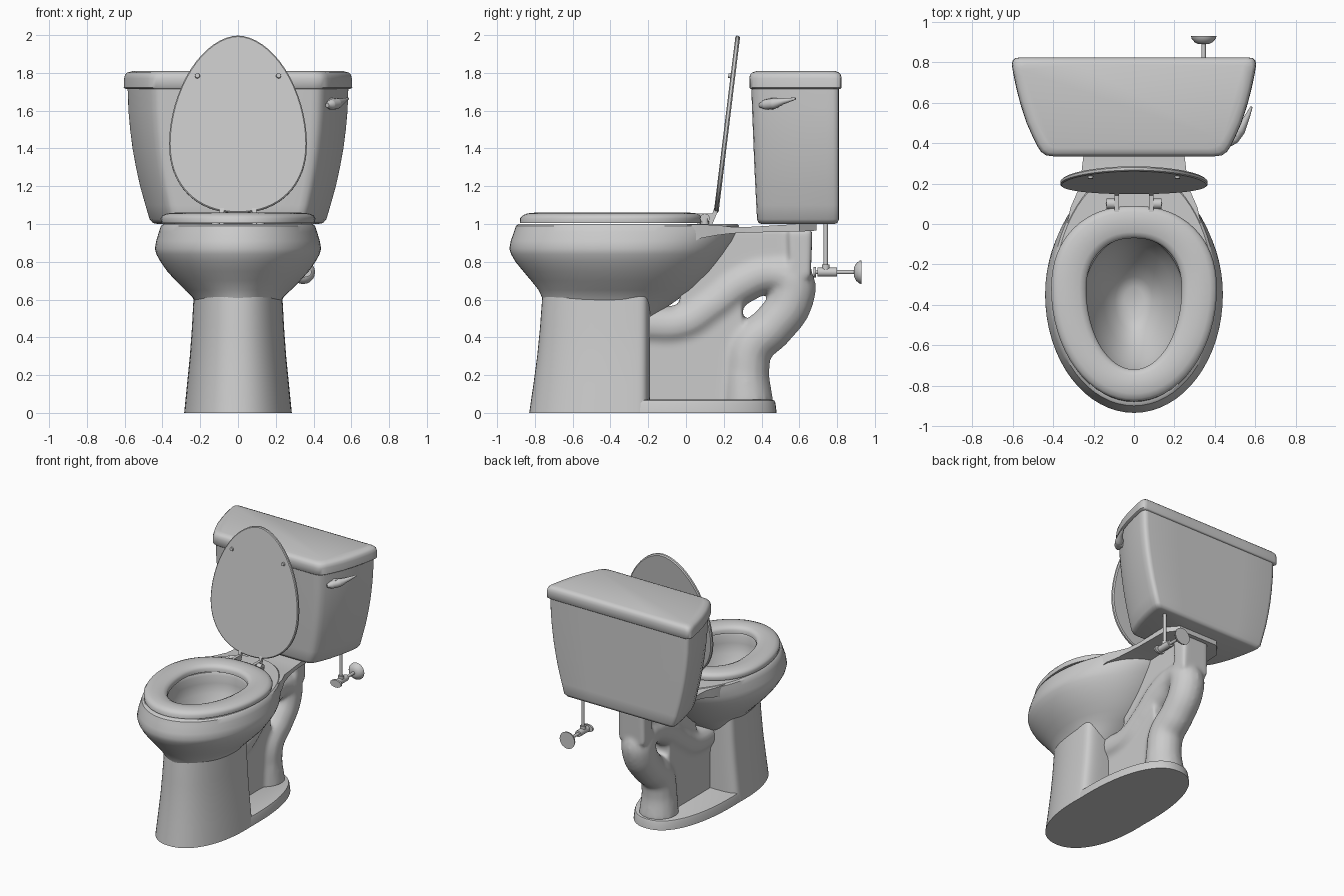
import bpy, bmesh
from math import sin, cos, pi, radians
from mathutils import Vector

if "Cube" in bpy.data.objects:
    bpy.data.objects.remove(bpy.data.objects["Cube"])


def finish(ob, angle=35):
    bpy.ops.object.select_all(action='DESELECT')
    ob.select_set(True)
    bpy.context.view_layer.objects.active = ob
    bpy.ops.object.shade_smooth_by_angle(angle=radians(angle))
    return ob


def loft(name, rings, loop=False, cap_start=True, cap_end=True, angle=35):
    """Skin a list of equal-length point rings."""
    bm = bmesh.new()
    vs = [[bm.verts.new(p) for p in r] for r in rings]
    n = len(vs[0])
    for a, b in zip(vs, vs[1:] + ([vs[0]] if loop else [])):
        for i in range(n):
            j = (i + 1) % n
            bm.faces.new((a[i], a[j], b[j], b[i]))
    if not loop:
        if cap_start:
            bm.faces.new(vs[0])
        if cap_end:
            bm.faces.new(vs[-1])
    bmesh.ops.recalc_face_normals(bm, faces=bm.faces)
    me = bpy.data.meshes.new(name)
    bm.to_mesh(me)
    bm.free()
    ob = bpy.data.objects.new(name, me)
    bpy.context.collection.objects.link(ob)
    return finish(ob, angle)


def egg(z, yf, yc, yb, w, nf=2, nb=2, n=64):
    """Egg outline: front tip yf, widest line yc, back tip yb, half width w."""
    pts = []
    for i in range(n):
        t = 2 * pi * i / n
        s, c = sin(t), cos(t)
        e = 2 / (nf if c > 0 else nb)
        r = (yc - yf) if c > 0 else (yb - yc)
        x = w * abs(s) ** e * (1 if s > 0 else -1)
        y = yc - r * abs(c) ** e * (1 if c > 0 else -1)
        pts.append((x, y, z))
    return pts


def prism(name, yz, x0, x1):
    """Side-view polygon extruded across x."""
    return loft(name, [[(x, y, z) for y, z in yz] for x in (x0, x1)])


def tube(name, pts, radii, curved=False, res=6):
    """Round bar along a path with a radius at each point."""
    cu = bpy.data.curves.new(name, 'CURVE')
    cu.dimensions = '3D'
    cu.bevel_depth = 1
    cu.bevel_resolution = res
    cu.use_fill_caps = True
    sp = cu.splines.new('BEZIER' if curved else 'POLY')
    p = sp.bezier_points if curved else sp.points
    p.add(len(pts) - 1)
    for q, co, r in zip(p, pts, radii):
        q.co = co if curved else (*co, 1)
        q.radius = r
        if curved:
            q.handle_left_type = q.handle_right_type = 'AUTO'
    ob = bpy.data.objects.new(name, cu)
    bpy.context.collection.objects.link(ob)
    bpy.ops.object.select_all(action='DESELECT')
    ob.select_set(True)
    bpy.context.view_layer.objects.active = ob
    bpy.ops.object.convert(target='MESH')
    ob = bpy.context.view_layer.objects.active
    bm = bmesh.new()
    bm.from_mesh(ob.data)
    bmesh.ops.remove_doubles(bm, verts=bm.verts, dist=1e-5)
    bmesh.ops.recalc_face_normals(bm, faces=bm.faces)
    bm.to_mesh(ob.data)
    bm.free()
    return finish(ob)


# Foot plate and pedestal column
loft("foot_plate", [egg(z, -.8, -.175, .48 - d, .285 - d, 2, 2.3)
                    for z, d in ((0, 0), (.05, .006), (.065, .012), (.07, .025))])
loft("pedestal", [egg(z, yf, -.30, -.19, w, 2.2, 5) for z, yf, w in (
    (0, -.83, .285), (.15, -.808, .27), (.3, -.788, .255), (.45, -.773, .244),
    (.6, -.762, .236), (.66, -.755, .232))], cap_end=False)

# Bowl: outer shell up to the rim, then the hollow inside
outer = [(.50, -.70, -.18, .19), (.56, -.745, -.10, .215), (.61, -.762, -.03, .24),
         (.65, -.78, .03, .28), (.70, -.82, .08, .33), (.75, -.862, .13, .375),
         (.80, -.903, .17, .41), (.84, -.926, .20, .432), (.87, -.935, .22, .44),
         (.91, -.928, .25, .433), (.96, -.91, .275, .418), (.99, -.90, .28, .408),
         (1.0, -.885, .27, .395)]
inner = [(1.0, -.75, -.05, .26), (.98, -.74, -.06, .25), (.92, -.745, -.055, .255),
         (.85, -.73, -.07, .24), (.75, -.68, -.12, .20), (.65, -.61, -.19, .15),
         (.57, -.53, -.26, .095), (.54, -.47, -.31, .05)]
loft("bowl", [egg(z, f, -.35, b, w) for z, f, b, w in outer]
     + [egg(z, f, -.38, b, w) for z, f, b, w in inner])

# Deck carrying the tank
loft("deck", [[(-w, y, zb), (w, y, zb), (w, y, zt), (-w, y, zt)] for y, w, zb, zt in (
    (0, .33, .89, .997), (.08, .315, .925, .997), (.16, .28, .94, .995),
    (.24, .262, .95, .985), (.34, .25, .955, .985), (.60, .24, .96, 1.0), (.69, .16, .965, 1.0))])

# Trapway: bent pipe, webs and neck fused into one smooth casting
path = [(-.24, .465), (-.02, .47), (.14, .565), (.30, .685), (.45, .735), (.555, .70),
        (.555, .60), (.46, .46), (.345, .35), (.32, .22), (.325, .04)]
parts = [tube("trapway", [(0, y, z) for y, z in path],
              [.11, .108, .106, .108, .105, .12, .12, .118, .122, .122, .14], True),
         prism("lower_web", [(-.25, .03), (.3, .03), (.3, .38), (.3, .58), (.0, .45), (-.25, .45)], -.07, .07),
         prism("upper_web", [(-.05, .5), (.3, .7), (.58, .7), (.60, .97), (.1, .97), (0, .8)], -.07, .07),
         prism("neck", [(.55, .72), (.66, .72), (.67, .97), (.54, .97)], -.11, .11)]
bpy.ops.object.select_all(action='DESELECT')
for o in parts:
    o.select_set(True)
bpy.context.view_layer.objects.active = parts[0]
bpy.ops.object.join()
trap = parts[0]
rm = trap.modifiers.new("fuse", 'REMESH')
rm.mode = 'VOXEL'
rm.voxel_size = .014
rm.use_smooth_shade = True
sm = trap.modifiers.new("soften", 'SMOOTH')
sm.factor = .5
sm.iterations = 8

# Seat ring
loft("seat", [egg(z, f, -.32, b, w, 2, 2.2) for z, f, b, w in (
    (1.006, -.88, .085, .405), (1.03, -.878, .09, .41), (1.046, -.865, .082, .40),
    (1.056, -.84, .06, .375), (1.06, -.80, .02, .33), (1.056, -.75, -.04, .27),
    (1.045, -.73, -.06, .245), (1.03, -.72, -.07, .236), (1.006, -.72, -.07, .236))],
    loop=True, angle=50)

# Raised lid with its two bumpers, built lying flat and tipped up
lid = [loft("lid", [egg(z, -.945 + d, -.37, -d, .365 - d, 1.85, 2.2) for z, d in (
    (0, .006), (.005, 0), (.018, 0), (.025, .008))])]
for s in (-1, 1):
    lid.append(tube("lid_bumper", [(s * .215, -.73, .002), (s * .215, -.73, -.012)], [.014, .012]))
for o in lid:
    o.rotation_euler.x = radians(-97)
    o.location = (0, .147, 1.06)

# Hinges
for s in (-1, 1):
    prism("hinge_arm", [(.06, 1.0), (.14, 1.0), (.165, 1.06), (.175, 1.10), (.155, 1.10),
                        (.14, 1.055), (.06, 1.055)], s * .075, s * .097)
    tube("hinge_pin", [(s * .09, .10, 1.03), (s * .135, .10, 1.03)], [.025, .025])
    tube("hinge_post", [(s * .118, .10, .99), (s * .118, .10, 1.03)], [.022, .022])

# Tank and its cover share one plan outline: straight back, curved sides
PLAN = [(0, 0), (.35, 0), (.66, 0), (.72, .01), (.76, .045), (.79, .1), (.83, .2), (.88, .34),
        (.93, .53), (.965, .7), (.99, .85), (1, .93), (.992, .97), (.975, .992), (.94, 1), (.5, 1), (0, 1)]


def tank_ring(z, w, y0, y1):
    full = PLAN + [(-u, v) for u, v in PLAN[-2:0:-1]]
    return [(u * w, y0 + v * (y1 - y0), z) for u, v in full]


loft("tank", [tank_ring(*r) for r in (
    (1.0, .425, .40, .785), (1.005, .45, .385, .80), (1.025, .468, .376, .81), (1.1, .49, .372, .81),
    (1.2, .518, .367, .81), (1.3, .54, .362, .81), (1.4, .558, .358, .81), (1.5, .571, .354, .81),
    (1.6, .58, .35, .81), (1.74, .585, .345, .81))], angle=50)
loft("tank_cover", [tank_ring(*r) for r in (
    (1.715, .595, .342, .818), (1.722, .605, .335, .824), (1.77, .603, .335, .824),
    (1.79, .598, .339, .82), (1.802, .585, .35, .81), (1.81, .555, .375, .79))], angle=50)

# Flush lever on the curved right side
tube("flush_lever", [(.472, .392, 1.628), (.492, .42, 1.632), (.522, .465, 1.638),
                     (.552, .515, 1.65), (.582, .58, 1.664)], [.012, .027, .029, .016, .006], True)
tube("lever_hub", [(.46, .47, 1.636), (.515, .445, 1.636)], [.03, .03])

# Water supply: riser, valve, knob, wall pipe and flange
X, Z = .345, .745
tube("riser", [(X, .74, Z), (X, .74, 1.01)], [.012, .012])
tube("riser_nut", [(X, .74, Z), (X, .74, Z + .04)], [.02, .02])
tube("valve_body", [(X, .695, Z), (X, .80, Z)], [.024, .024])
tube("wall_pipe", [(X, .79, Z), (X, .91, Z)], [.011, .011])
tube("wall_flange", [(X, .89, Z), (X, .90, Z), (X, .918, Z), (X, .93, Z)], [.025, .045, .06, .063], res=8)
tube("valve_stem", [(X, .68, Z), (X, .70, Z)], [.01, .01])
knob = tube("valve_knob", [(0, -.007, 0), (0, .007, 0)], [.035, .035])
knob.location = (X, .682, Z)
knob.scale = (1.3, 1, .8)
